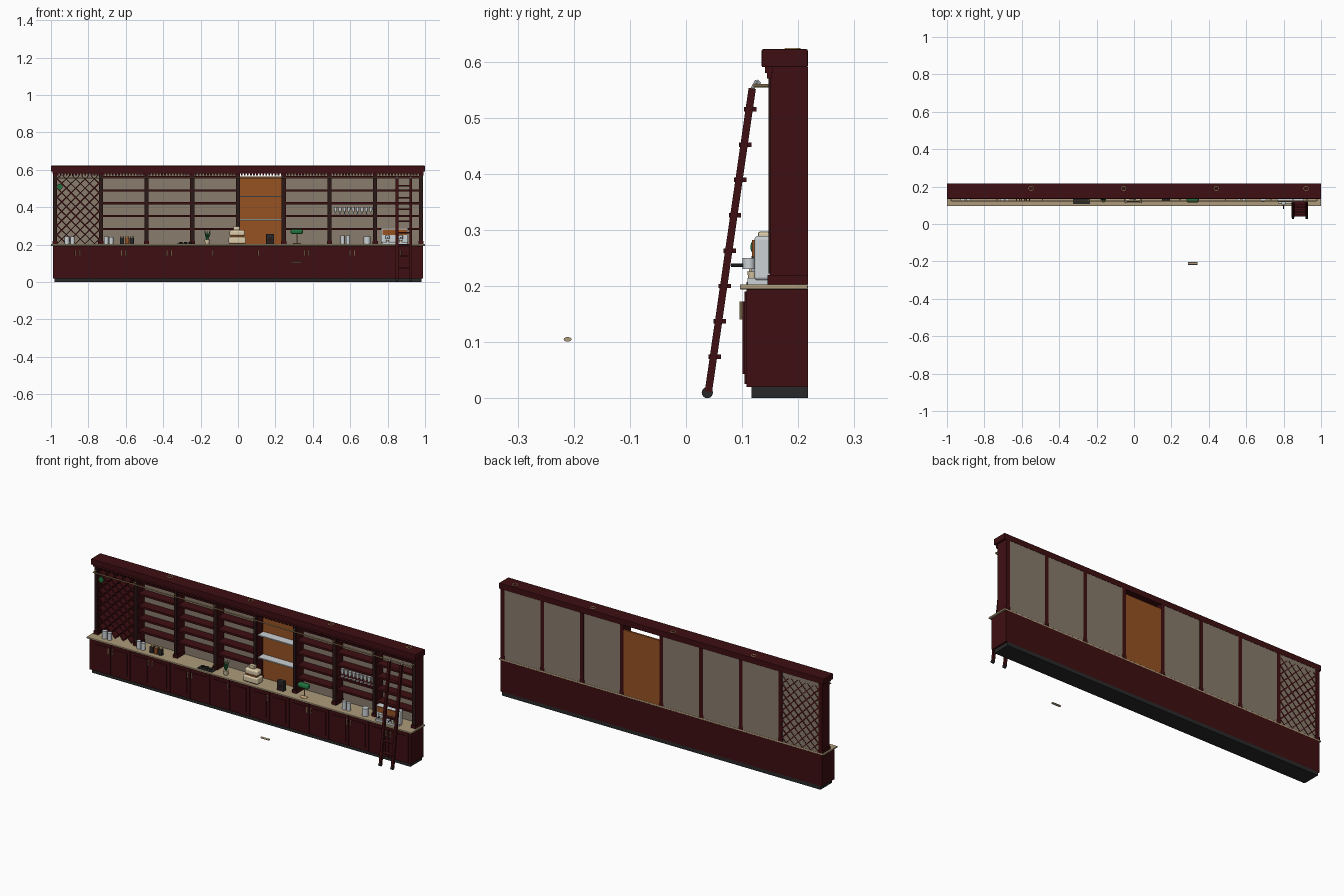
import bpy, math, random
from mathutils import Vector

if "Cube" in bpy.data.objects:
    bpy.data.objects.remove(bpy.data.objects["Cube"])
random.seed(3)

def mat(name, r, g, b):
    m = bpy.data.materials.new(name)
    m.diffuse_color = (r, g, b, 1)
    m.use_nodes = True
    m.node_tree.nodes["Principled BSDF"].inputs["Base Color"].default_value = m.diffuse_color
    return m

RED = mat("dark red wood", .048, .0045, .0055)
DARK = mat("dark brown trim", .022, .009, .008)
KICK = mat("charcoal", .022, .022, .022)
STONE = mat("beige stone", .42, .33, .2)
TAUPE = mat("taupe panel", .25, .2, .15)
ORANGE = mat("orange wood", .31, .085, .016)
BRASS = mat("brass", .6, .42, .2)
STEEL = mat("light steel", .6, .64, .66)
GREEN = mat("green", .015, .17, .05)
CREAM = mat("cream", .72, .6, .4)

def finish(o, name, m, bevel=0, seg=2):
    o.name = name
    o.data.materials.append(m)
    if bevel:
        b = o.modifiers.new("bevel", 'BEVEL')
        b.width, b.segments = bevel, seg
    return o

def mesh(name, verts, faces, m):
    me = bpy.data.meshes.new(name)
    me.from_pydata(verts, [], faces)
    o = bpy.data.objects.new(name, me)
    bpy.context.collection.objects.link(o)
    return finish(o, name, m)

BOXF = [(0, 2, 3, 1), (4, 5, 7, 6), (0, 1, 5, 4), (2, 6, 7, 3), (0, 4, 6, 2), (1, 3, 7, 5)]

def boxes(name, bounds, m, bevel=0, seg=2):
    """One object made of boxes (x0,x1,y0,y1,z0,z1)."""
    v, f = [], []
    for x0, x1, y0, y1, z0, z1 in bounds:
        n = len(v)
        v += [(x, y, z) for x in (x0, x1) for y in (y0, y1) for z in (z0, z1)]
        f += [tuple(i + n for i in q) for q in BOXF]
    o = mesh(name, v, f, m)
    if bevel:
        b = o.modifiers.new("bevel", 'BEVEL')
        b.width, b.segments = bevel, seg
    return o

def rod(name, a, b, r, m, sides=16, r2=None):
    a, b = Vector(a), Vector(b)
    bpy.ops.mesh.primitive_cone_add(vertices=sides, radius1=r, radius2=r if r2 is None else r2,
                                    depth=(b - a).length, location=(a + b) / 2)
    o = bpy.context.object
    o.rotation_euler = (b - a).to_track_quat('Z', 'Y').to_euler()
    bpy.ops.object.shade_smooth_by_angle()
    return finish(o, name, m)

def ball(name, loc, size, m):
    bpy.ops.mesh.primitive_uv_sphere_add(segments=16, ring_count=8, radius=1, location=loc)
    o = bpy.context.object
    o.scale = size
    bpy.ops.object.shade_smooth()
    return finish(o, name, m)

BACK, TOP = .217, .203
POSTS = [-.978 + i * .2445 for i in range(9)]
BAYS = list(zip(POSTS, POSTS[1:]))

# base cabinet, kick board, counter
boxes("kick_board", [(-.98, .98, .117, BACK, 0, .02)], KICK)
boxes("base_cabinet", [(-.99, .99, .108, BACK, .02, .195)], RED)
boxes("countertop", [(-1, 1, .096, BACK, .194, TOP)], STONE, .002)

# doors with raised panels and pull handles
doors, panels = [], []
for i, (a, b) in enumerate(BAYS):
    c = (a + b) / 2
    for s in (-1, 1):
        x0, x1 = sorted((c + s * .002, c + s * .119))
        doors.append((x0, x1, .104, .109, .025, .19))
        panels.append((x0 + .018, x1 - .018, .101, .105, .043, .172))
        if i not in (3, 4) or s == -1:
            hx = c + s * .012
            rod("door_handle", (hx, .098, .14), (hx, .098, .172), .003, BRASS, 10)
            for z in (.145, .167):
                rod("handle_foot", (hx, .098, z), (hx, .105, z), .002, BRASS, 8)
boxes("cabinet_doors", doors, RED)
boxes("door_panels", panels, RED)

# upper posts, with dark front strips and plinth blocks
boxes("upper_posts", [(x - .011, x + .011, .15, BACK, TOP, .59) for x in POSTS], RED)
boxes("post_fronts", [(x - .008, x + .008, .147, .151, .222, .57) for x in POSTS], DARK)
boxes("post_plinths", [(x - .014, x + .014, .145, BACK, TOP, .22) for x in POSTS], RED)

# crown, moulding and dentils
boxes("crown", [(-1, 1, .135, BACK, .59, .622)], RED, .002)
boxes("crown_moulding", [(-.992, .992, .141, .155, .58, .591)], RED)
boxes("dentils", [(-.985 + i * .0164, -.976 + i * .0164, .144, .152, .57, .581)
                  for i in range(121)], RED)

# back panels
for i, (a, b) in enumerate(BAYS):
    if i == 4:
        boxes("orange_back_panel", [(a + .011, b - .011, .205, BACK - .001, TOP, .565)], ORANGE)
    else:
        boxes("back_panel", [(a + .011, b - .011, .211, BACK - .001, TOP, .59)], TAUPE)

# wooden shelves
boxes("shelves", [(a + .01, b - .01, .157, BACK - .004, z, z + .011)
                  for i, (a, b) in enumerate(BAYS) if i not in (0, 4)
                  for z in (.279, .347, .416, .485, .555)], RED)
# glass shelves
a, b = BAYS[4]
boxes("glass_shelves", [(a + .012, b - .012, .158, .206, z, z + .006) for z in (.33, .455)], STEEL)

# diagonal wine lattice, clipped to the first bay
xa, xb = BAYS[0][0] + .01, BAYS[0][1] - .01
za, zb = TOP, .572
v, f = [], []
for s in (-1, 1):
    for k in range(-30, 31):
        c = k * .05          # line: z = za + c + s*(x - xa)
        lo, hi = sorted(((za - za - c) / s, (zb - za - c) / s))
        t0, t1 = max(0, lo), min(xb - xa, hi)
        if t1 - t0 < .012:
            continue
        n = len(v)
        for t in (t0, t1):
            for y in (.158, BACK + .0003):
                for d in (-.005, .005):
                    z = za + c + s * t + d
                    v.append((xa + t, y, min(zb, max(za, z))))
        f += [tuple(i + n for i in q) for q in BOXF]
mesh("wine_lattice", v, f, RED)
rod("wine_bottle", (-.953, .155, .51), (-.953, .2, .51), .015, GREEN)

# ceiling light rings in the crown
for x in (-.55, -.055, .44, .92):
    bpy.ops.mesh.primitive_torus_add(location=(x, .19, .622), major_radius=.0125,
                                     minor_radius=.0022, major_segments=24, minor_segments=8)
    bpy.ops.object.shade_smooth()
    finish(bpy.context.object, "light_ring", BRASS)

# ladder rail and brackets
rod("ladder_rail", (-.975, .122, .557), (.975, .122, .557), .003, BRASS, 12)
for x in POSTS:
    rod("rail_bracket", (x, .122, .557), (x, .15, .557), .003, BRASS, 10)

# rolling ladder
L0, L1 = Vector((0, .04, .012)), Vector((0, .118, .552))
ang = -math.atan2(L1.y - L0.y, L1.z - L0.z)
for x in (.85, .924):
    o = boxes("ladder_stile", [(-.007, .007, -.0065, .0065, -.273, .273)], RED)
    o.location = (x, (L0.y + L1.y) / 2, (L0.z + L1.z) / 2)
    o.rotation_euler.x = ang
    rod("ladder_wheel", (x - .006, .038, .01), (x + .006, .038, .01), .01, KICK)
    rod("ladder_hook", (x, .117, .55), (x, .126, .566), .003, STEEL, 8)
    rod("ladder_hook_tip", (x, .126, .566), (x, .132, .56), .003, STEEL, 8)
rungs = []
for i in range(8):
    z = .074 + i * .063
    y = L0.y + (z - L0.z) * (L1.y - L0.y) / (L1.z - L0.z) + .002
    rungs.append((.852, .922, y - .011, y + .011, z - .004, z + .004))
boxes("ladder_rungs", rungs, RED)

# canisters and cups on the counter
for x, r, h in ((-.915, .013, .042), (-.885, .012, .04), (-.705, .012, .042), (-.678, .012, .038),
                (.56, .011, .045), (.588, .011, .045), (.69, .018, .042)):
    rod("steel_canister", (x, .135, TOP), (x, .135, TOP + h), r, STEEL)
for x, m in ((-.62, KICK), (-.594, ORANGE), (-.568, KICK)):
    boxes("storage_jar", [(x - .011, x + .011, .122, .144, TOP, .238)], m, .003)
    rod("jar_lid", (x, .133, .238), (x, .133, .246), .008, BRASS)
# dark tray
boxes("tray", [(-.325, -.235, .108, .145, TOP, .207)], KICK)
for x in (-.305, -.28, -.255):
    rod("tray_bowl", (x, .127, .207), (x, .127, .215), .007, KICK, 12, .011)
# potted plant
rod("plant_pot", (-.165, .13, TOP), (-.165, .13, .228), .011, CREAM, 16, .015)
for i in range(11):
    t = i * 2.4
    r = random.uniform(.008, .026)
    rod("plant_leaf", (-.165, .13, .225), (-.165 + r * math.cos(t), .13 + r * .7 * math.sin(t),
        random.uniform(.25, .288)), .0045, GREEN, 6, .0005)
# cream bread bins
boxes("bread_bin_lower", [(-.05, .042, .112, .165, .206, .24)], CREAM, .007, 3)
boxes("bread_bin_upper", [(-.045, .037, .118, .16, .246, .278)], CREAM, .01, 3)
boxes("bread_bin_neck", [(-.04, .03, .122, .156, .238, .248), (-.045, .035, .12, .16, TOP, .208)], ORANGE)
boxes("bread_bin_top", [(-.025, .01, .128, .15, .278, .297)], CREAM, .004)
# dark speaker
boxes("speaker", [(.15, .193, .125, .15, TOP, .258)], KICK, .004)
rod("speaker_cone", (.171, .1235, .225), (.171, .126, .225), .013, DARK)
# green desk lamp
ball("lamp_base", (.315, .13, .206), (.022, .015, .004), BRASS)
rod("lamp_stem", (.315, .135, .205), (.315, .135, .265), .003, BRASS, 10)
boxes("lamp_shade", [(.281, .347, .115, .146, .256, .283)], GREEN, .011, 4)
# loose oval bar floating in front
o = rod("loose_oval_bar", (.29, -.211, .105), (.34, -.211, .105), 1, STONE, 20)
o.scale = (.004, .007, 1)
o.rotation_euler = (0, math.pi / 2, 0)
# row of glasses
for i in range(10):
    x = .522 + i * .0235
    rod("glass", (x, .172, .376), (x, .172, .402), .007, STEEL, 12, .009)
    rod("glass_stem", (x, .172, .36), (x, .172, .377), .002, STEEL, 8)
    rod("glass_foot", (x, .172, .358), (x, .172, .361), .008, STEEL, 12)

# espresso machine
boxes("machine_body", [(.765, .91, .122, .152, .21, .289)], STEEL, .006, 3)
boxes("machine_front", [(.772, .903, .118, .123, .252, .282)], ORANGE)
boxes("machine_drip_tray", [(.77, .905, .11, .15, TOP, .214)], STEEL)
for x in (.8, .87):
    rod("brew_head", (x, .112, .23), (x, .112, .25), .011, STEEL)
    rod("brew_handle", (x, .112, .237), (x, .08, .237), .003, KICK, 10)
    rod("machine_cup", (x, .118, .214), (x, .118, .226), .007, CREAM, 12, .009)
